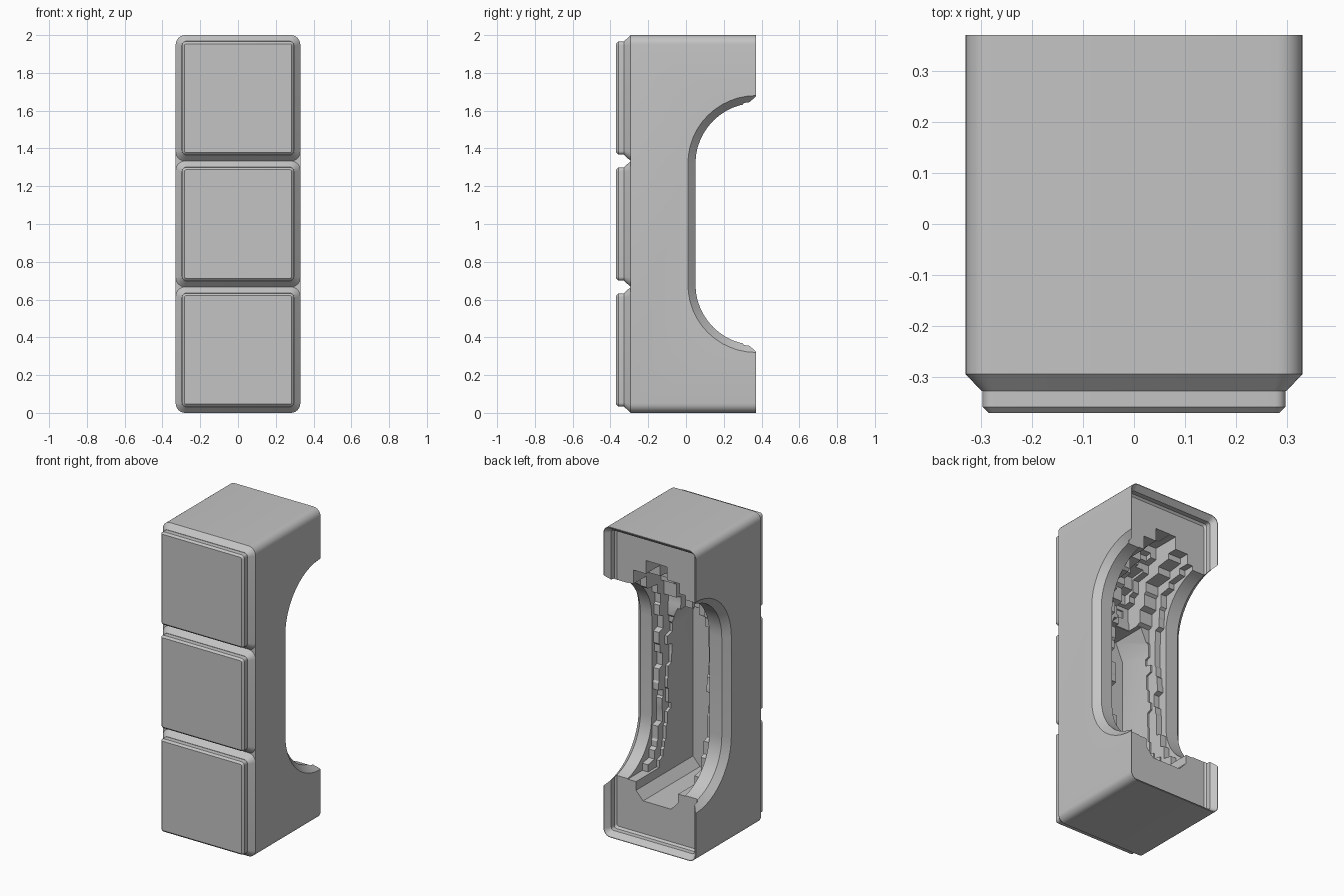
import bpy, bmesh, math, random

random.seed(4)
if "Cube" in bpy.data.objects:
    bpy.data.objects.remove(bpy.data.objects["Cube"], do_unlink=True)

grey = bpy.data.materials.new("stone_grey")
grey.use_nodes = True
COLOUR = (0.55, 0.55, 0.55, 1)
grey.diffuse_color = COLOUR
grey.node_tree.nodes["Principled BSDF"].inputs["Base Color"].default_value = COLOUR


def loft(name, rings, cap_start=True, cap_end=True):
    """Skin a sequence of equal-length point rings."""
    bm = bmesh.new()
    loops = [[bm.verts.new(p) for p in ring] for ring in rings]
    n = len(loops[0])
    for a, b in zip(loops, loops[1:]):
        for i in range(n):
            j = (i + 1) % n
            bm.faces.new((a[i], a[j], b[j], b[i]))
    if cap_start:
        bm.faces.new(loops[0])
    if cap_end:
        bm.faces.new(loops[-1])
    bmesh.ops.recalc_face_normals(bm, faces=bm.faces)
    mesh = bpy.data.meshes.new(name)
    bm.to_mesh(mesh)
    bm.free()
    mesh.materials.append(grey)
    obj = bpy.data.objects.new(name, mesh)
    bpy.context.collection.objects.link(obj)
    return obj


def rounded(y, hx, hz, r, zc, steps=6):
    """Rounded rectangle facing along y."""
    pts = []
    for k, (sx, sz) in enumerate([(1, 1), (-1, 1), (-1, -1), (1, -1)]):
        for i in range(steps + 1):
            a = math.radians(90 * (k + i / steps))
            pts.append((sx * (hx - r) + r * math.cos(a), y,
                        zc + sz * (hz - r) + r * math.sin(a)))
    return pts


def carve(target, cutter):
    mod = target.modifiers.new("carve", 'BOOLEAN')
    mod.operation = 'DIFFERENCE'
    mod.solver = 'EXACT'
    mod.object = cutter
    bpy.context.view_layer.objects.active = target
    bpy.ops.object.modifier_apply(modifier=mod.name)
    bpy.data.objects.remove(cutter, do_unlink=True)


def smooth(obj):
    bpy.ops.object.select_all(action='DESELECT')
    obj.select_set(True)
    bpy.context.view_layer.objects.active = obj
    bpy.ops.object.shade_smooth_by_angle(angle=math.radians(25))


# Main block, with a stepped recess let into the back
body = loft("body", [rounded(y, 0.33 - d, 1 - d, max(0.05 - d, 0.012), 1) for y, d in [
    (-0.293, 0), (0.37, 0), (0.37, 0.004), (0.337, 0.033), (0.306, 0.033), (0.294, 0.045)]])


# Wide side-to-side cutout with flared edges
def cutout_ring(x, off):
    r = 0.32 + off
    arc = [math.radians(90 * i / 12) for i in range(13)]
    top = [(x, 0.37 - r * math.sin(a), 1.32 + r * math.cos(a)) for a in arc]
    low = [(x, y, 2 - z) for _, y, z in reversed(top)]
    return [(x, 0.5, 1.32 + r)] + top + low + [(x, 0.5, 0.68 - r)]


carve(body, loft("cutout", [cutout_ring(x, o) for x, o in
                            [(-0.34, 0.05), (-0.29, 0), (0.29, 0), (0.34, 0.05)]]))

# Deep inner cavity with bevelled floor edges
half = [(0.1, 0.255), (0.15, 0.31), (0.15, 1.25), (0.1, 1.36)]
section = half + [(-x, z) for x, z in reversed(half)]
carve(body, loft("cavity", [[(x, y, z) for x, z in section] for y in (-0.285, 0.5)]))


# Rough stepped ledges around the cavity, different on each side
def ledge_ring(off, z0):
    r = 0.32 + off
    z1 = 1.32 + r - 0.01
    pts, z = [], z0
    while z < z1 - 0.03:
        top = min(z + random.uniform(0.045, 0.1), z1)
        mid = abs((z + top) / 2 - 1)
        y = 0.37 - math.sqrt(max(r * r - max(mid - 0.32, 0) ** 2, 0.002))
        y += random.uniform(-0.028, 0.028)
        pts += [(y, z + 0.006), (y, top - 0.006)]
        z = top
    return [(0.5, pts[0][1])] + pts + [(0.5, pts[-1][1])]


for off, width in [(0.035, 0.205), (0.10, 0.165), (0.185, 0.075)]:
    for side in (1, -1):
        ring = ledge_ring(off, 0.36)
        carve(body, loft("ledge", [[(x, y, z) for y, z in ring]
                                   for x in (-0.03 * side, (width + 0.004 * side) * side)]))
smooth(body)

# Three raised front tiles, each on a bevelled base
for i, name in enumerate(["lower_tile", "middle_tile", "upper_tile"]):
    zc = (i + 0.5) * 2 / 3
    tile = loft(name, [rounded(y, 0.33 - d, 1 / 3 - d, r, zc) for y, d, r in [
        (-0.293, 0, 0.05), (-0.327, 0.032, 0.025), (-0.327, 0.034, 0.02),
        (-0.358, 0.034, 0.02), (-0.37, 0.046, 0.01)]], cap_start=False)
    smooth(tile)
